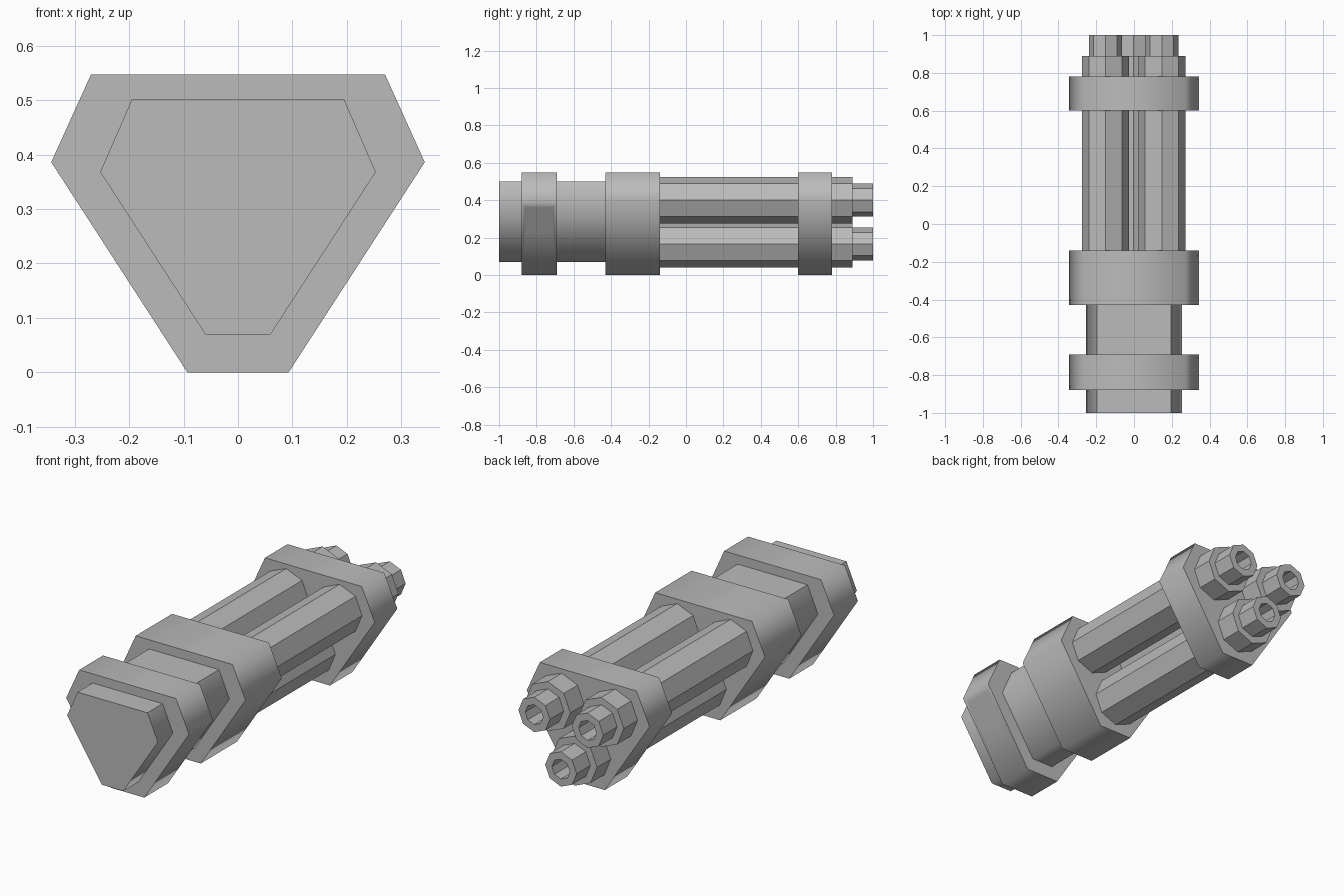
import bpy, bmesh, math
from mathutils import Vector, Matrix

cube = bpy.data.objects.get("Cube")
if cube:
    bpy.data.objects.remove(cube, do_unlink=True)

GREY = (0.5, 0.5, 0.5, 1.0)
metal = bpy.data.materials.new("plain_grey")
metal.use_nodes = True
metal.diffuse_color = GREY
metal.node_tree.nodes["Principled BSDF"].inputs["Base Color"].default_value = GREY


def finish(name, bm, smooth_angle=None):
    bmesh.ops.recalc_face_normals(bm, faces=bm.faces)
    mesh = bpy.data.meshes.new(name)
    bm.to_mesh(mesh)
    bm.free()
    mesh.materials.append(metal)
    obj = bpy.data.objects.new(name, mesh)
    bpy.context.collection.objects.link(obj)
    if smooth_angle:
        bpy.ops.object.select_all(action='DESELECT')
        obj.select_set(True)
        bpy.context.view_layer.objects.active = obj
        bpy.ops.object.shade_smooth_by_angle(angle=math.radians(smooth_angle))
    return obj


def prism(name, half, y0, y1, smooth_angle):
    """Extrude a mirrored half outline along y."""
    outline = half + [(-x, z) for x, z in reversed(half)]
    bm = bmesh.new()
    face = bm.faces.new([bm.verts.new((x, y0, z)) for x, z in outline])
    ext = bmesh.ops.extrude_face_region(bm, geom=[face], use_keep_orig=True)
    verts = [g for g in ext["geom"] if isinstance(g, bmesh.types.BMVert)]
    bmesh.ops.translate(bm, verts=verts, vec=(0, y1 - y0, 0))
    return finish(name, bm, smooth_angle)


def barrel(name, x, z):
    """Eight-sided stepped tube with a bored muzzle."""
    profile = [(0, -0.2), (0.125, -0.2), (0.125, 0.89), (0.088, 0.89),
               (0.088, 1), (0.05, 1), (0.05, 0.85), (0, 0.85)]
    bm = bmesh.new()
    verts = [bm.verts.new((0, y, r)) for r, y in profile]
    edges = [bm.edges.new(pair) for pair in zip(verts, verts[1:])]
    bmesh.ops.spin(bm, geom=verts + edges, cent=(0, 0, 0), axis=(0, 1, 0),
                   angle=math.tau, steps=8)
    bmesh.ops.remove_doubles(bm, verts=bm.verts, dist=0.0005)
    bmesh.ops.translate(bm, verts=bm.verts, vec=(x, 0, z))
    return finish(name, bm)


# Rounded-triangle body and the three collars around it
core_half = [(0.195, 0.501), (0.253, 0.368), (0.06, 0.07)]
collar_half = [(0.27, 0.547), (0.343, 0.386), (0.093, 0.0)]
prism("body_core", core_half, -1.0, -0.2, 60)
front_collar = prism("front_collar", collar_half, -0.88, -0.69, 70)
prism("middle_collar", collar_half, -0.43, -0.14, 70)
prism("rear_collar", collar_half, 0.60, 0.78, 70)

# Shallow pocket in the sloping side of the front collar
side, low = Vector((0.343, 0, 0.386)), Vector((0.093, 0, 0))
slope = (side - low).normalized()
normal = Vector((slope.z, 0, -slope.x))
centre = low.lerp(side, 0.295 / 0.386) + Vector((0, -0.785, 0))
bm = bmesh.new()
bmesh.ops.create_cube(bm, size=1)
frame = Matrix((slope, (0, 1, 0), normal)).transposed().to_4x4()
bm.transform(Matrix.Translation(centre) @ frame @ Matrix.Diagonal((0.155, 0.15, 0.02, 1)))
cutter = finish("pocket_cutter", bm)
cutter.hide_render = True
cutter.hide_set(True)
cut = front_collar.modifiers.new("pocket", 'BOOLEAN')
cut.operation = 'DIFFERENCE'
cut.object = cutter
bpy.context.view_layer.objects.active = front_collar
front_collar.select_set(True)
while front_collar.modifiers[0] != cut:
    bpy.ops.object.modifier_move_up(modifier=cut.name)
bpy.ops.object.modifier_apply(modifier=cut.name)
bpy.data.objects.remove(cutter, do_unlink=True)

# Three barrels: two above, one below
barrel("barrel_left", 0.147, 0.40)
barrel("barrel_right", -0.151, 0.40)
barrel("barrel_lower", -0.002, 0.165)
